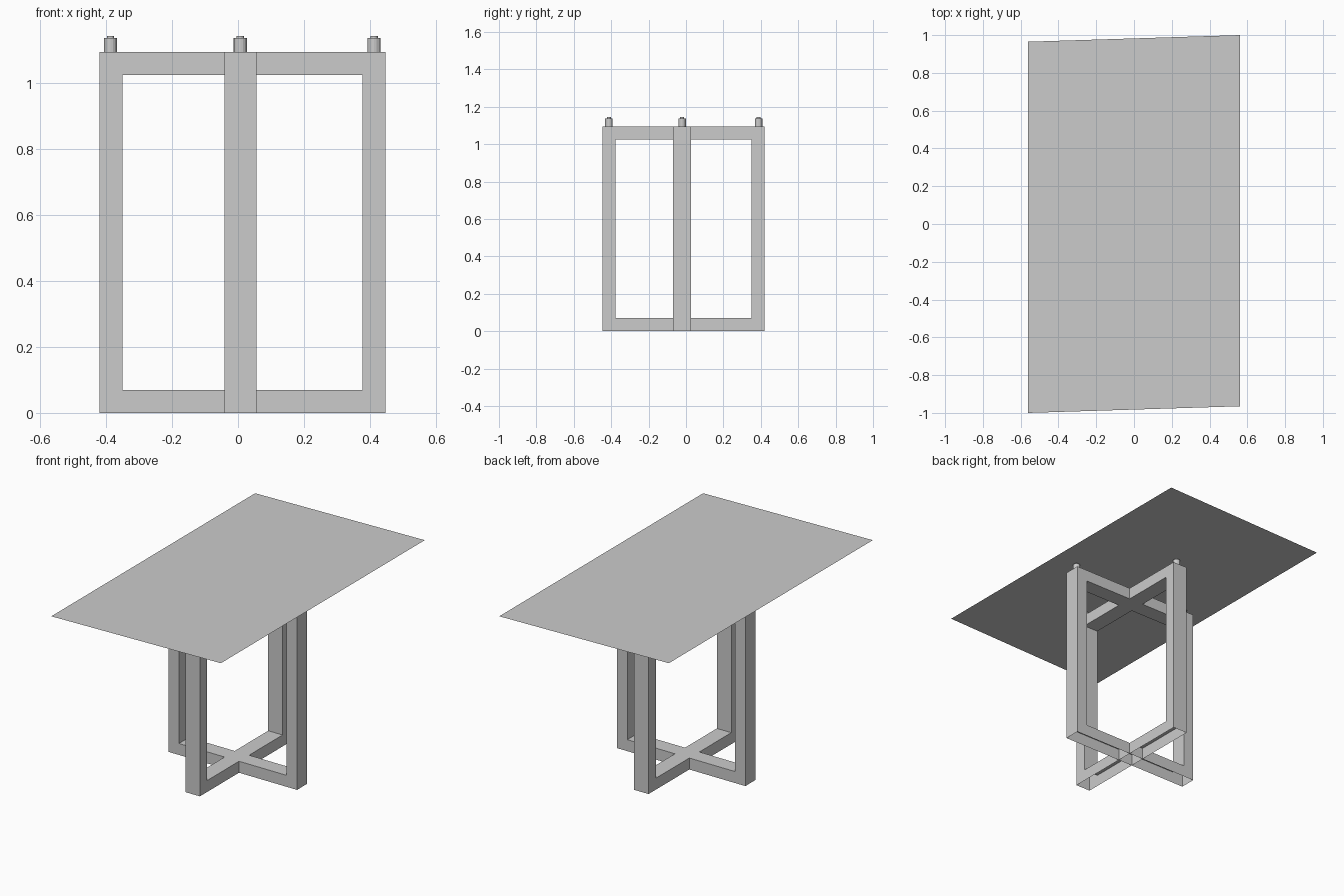
import bpy
import bmesh
from math import cos, sin, tau

cube = bpy.data.objects.get("Cube")
if cube:
    bpy.data.objects.remove(cube, do_unlink=True)

grey = bpy.data.materials.new("plain_grey")
grey.use_nodes = True
color = (0.6, 0.6, 0.6, 1)
grey.diffuse_color = color
grey.node_tree.nodes["Principled BSDF"].inputs["Base Color"].default_value = color

HEIGHT, BAR, DEPTH, TOP = 1.095, 0.07, 0.097, 1.145
CX, CY = 0.007, -0.021      # where the two frames cross


def add_object(name, bm):
    mesh = bpy.data.meshes.new(name)
    bm.to_mesh(mesh)
    bm.free()
    mesh.materials.append(grey)
    obj = bpy.data.objects.new(name, mesh)
    bpy.context.collection.objects.link(obj)
    return obj


def frame(name, low, high, centre, along_y):
    """Rectangular hollow leg frame, open on its underside."""
    bm = bmesh.new()

    def loop(inset, side):
        a, b, z0, z1 = low + inset, high - inset, inset, HEIGHT - inset
        d = centre + side * DEPTH / 2
        pts = [(a, z0), (b, z0), (b, z1), (a, z1)]
        return [bm.verts.new((d, u, z) if along_y else (u, d, z)) for u, z in pts]

    outer = [loop(0, s) for s in (-1, 1)]
    inner = [loop(BAR, s) for s in (-1, 1)]
    for i in range(4):
        j = (i + 1) % 4
        for o, n in zip(outer, inner):
            bm.faces.new((o[i], o[j], n[j], n[i]))
        bm.faces.new((inner[0][i], inner[0][j], inner[1][j], inner[1][i]))
        if i:               # leave the floor side open
            bm.faces.new((outer[0][i], outer[0][j], outer[1][j], outer[1][i]))
    bmesh.ops.recalc_face_normals(bm, faces=bm.faces)
    add_object(name, bm)


frame("cross_frame", -0.42, 0.447, CY, False)
frame("long_frame", -0.447, 0.42, CX, True)


def peg(name, x, y):
    """Small stepped round support between frame and top."""
    bm = bmesh.new()
    rings = []
    for r, z in ((0.02, HEIGHT), (0.02, 1.137), (0.011, 1.137), (0.011, TOP - 0.001)):
        rings.append([bm.verts.new((x + r * cos(k * tau / 16), y + r * sin(k * tau / 16), z))
                      for k in range(16)])
    for a, b in zip(rings, rings[1:]):
        for k in range(16):
            m = (k + 1) % 16
            bm.faces.new((a[k], a[m], b[m], b[k]))
    bm.faces.new(rings[-1])
    bmesh.ops.recalc_face_normals(bm, faces=bm.faces)
    add_object(name, bm)


peg("right_peg", -0.387, CY)
peg("left_peg", 0.413, CY)
peg("front_peg", CX, -0.412)
peg("back_peg", CX, 0.388)

# Thin sheet top, slightly skewed
bm = bmesh.new()
corners = [(-0.56, -1.0), (0.56, -0.965), (0.56, 1.0), (-0.56, 0.965)]
bm.faces.new([bm.verts.new((x, y, TOP)) for x, y in corners])
add_object("table_top", bm)
